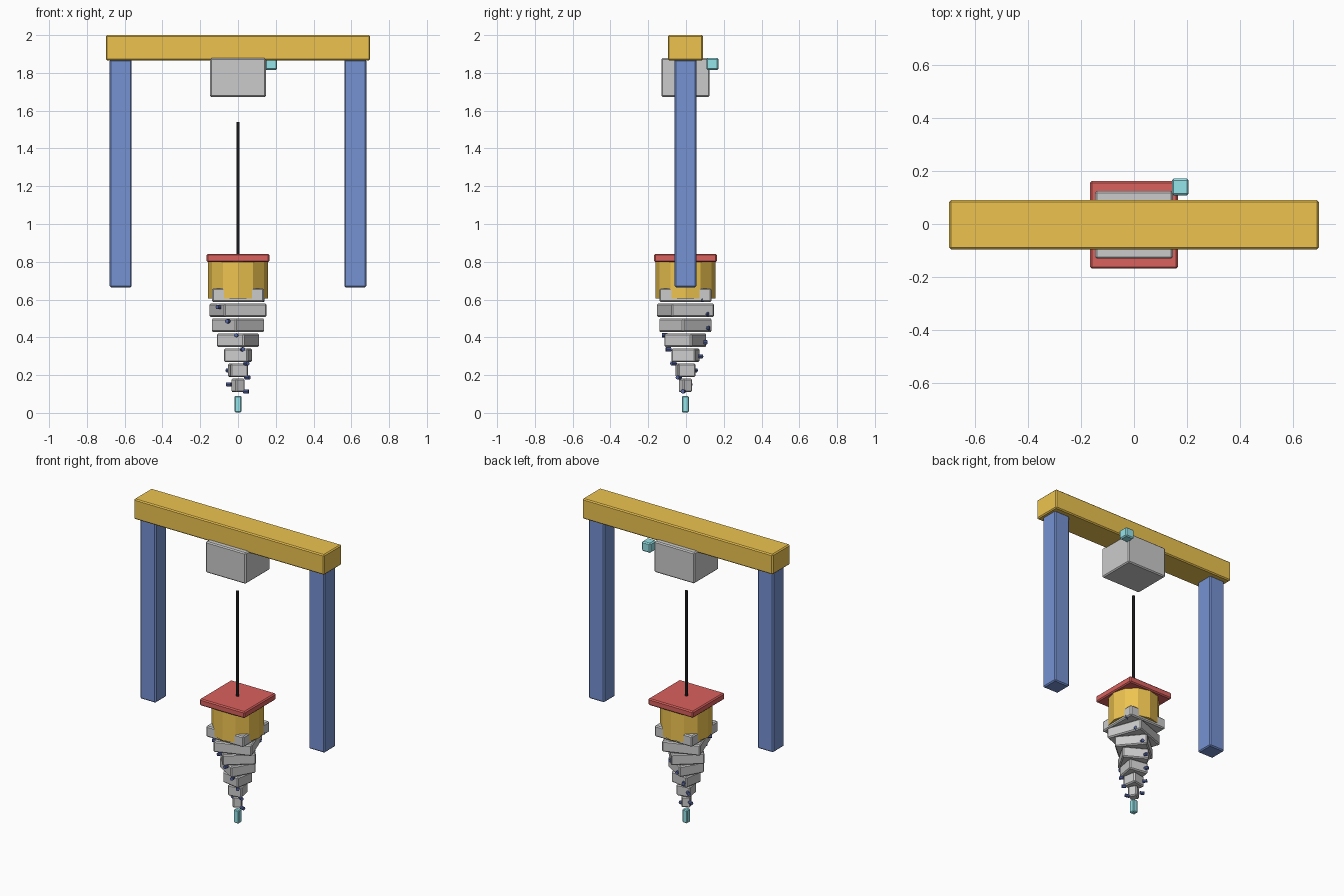
import bpy
from math import radians, cos, sin, pi

if "Cube" in bpy.data.objects:
    bpy.data.objects.remove(bpy.data.objects["Cube"])

Y0 = -0.003  # drill axis sits slightly forward of the bounds centre


def material(name, rgb):
    m = bpy.data.materials.new(name)
    m.diffuse_color = (*rgb, 1)
    m.use_nodes = True
    m.node_tree.nodes["Principled BSDF"].inputs["Base Color"].default_value = m.diffuse_color
    return m


YELLOW = material("yellow_paint", (0.85, 0.55, 0.08))
BLUE = material("blue_paint", (0.18, 0.29, 0.65))
RED = material("red_paint", (0.70, 0.12, 0.11))
CYAN = material("cyan_glow", (0.30, 0.78, 0.83))
BLACK = material("black_cable", (0.03, 0.03, 0.035))
NAVY = material("navy_studs", (0.10, 0.14, 0.38))


def finish(name, mat):
    ob = bpy.context.object
    ob.name = name
    if mat:
        ob.data.materials.append(mat)
    return ob


def box(name, centre, size, mat=None, angle=0, bevel=0.007):
    x, y, z = centre
    bpy.ops.mesh.primitive_cube_add(size=1, location=(x, y + Y0, z))
    ob = finish(name, mat)
    ob.scale = size
    bpy.ops.object.transform_apply(location=False, rotation=False, scale=True)
    ob.rotation_euler.z = radians(angle)
    mod = ob.modifiers.new("chamfer", "BEVEL")
    mod.width = bevel
    mod.segments = 1
    return ob


def cylinder(name, centre, radius, depth, sides, mat=None, rot=(0, 0, 0)):
    x, y, z = centre
    bpy.ops.mesh.primitive_cylinder_add(vertices=sides, radius=radius, depth=depth,
                                        location=(x, y + Y0, z), rotation=rot)
    return finish(name, mat)


# Gantry frame
box("top_beam", (0, 0, 1.933), (1.40, 0.186, 0.134), YELLOW)
for side, label in ((-1, "left"), (1, "right")):
    box(label + "_leg", (side * 0.621, 0, 1.268), (0.116, 0.116, 1.206), BLUE)

# Winch motor and its indicator lamp
box("motor_housing", (0, 0, 1.775), (0.296, 0.256, 0.206))
box("indicator_lamp", (0.175, 0.143, 1.847), (0.064, 0.064, 0.064), CYAN)

# Cable, cap plate and drum
cylinder("cable", (0, 0, 1.185), 0.0095, 0.71, 10, BLACK)
box("cap_plate", (0, 0, 0.82), (0.332, 0.332, 0.044), RED)
cylinder("drum", (0, 0, 0.705), 0.158, 0.20, 12, YELLOW)

# Twisting, tapering drill layers
for i in range(7):
    w = 2 * (0.138 - 0.0183 * i)
    box(f"drill_layer_{i + 1}", (0, 0, 0.623 - 0.0795 * i), (w, w, 0.072), None, 20 * i)

# Drill tip
box("drill_tip", (0, 0, 0.046), (0.036, 0.036, 0.088), CYAN, bevel=0.005)

# Cutting studs on opposed spirals
for k in range(14):
    a = radians(35 + 190 * k)
    r = 0.151 - 0.0082 * k
    cylinder(f"cutting_stud_{k + 1}", (r * cos(a), r * sin(a), 0.597 - 0.0372 * k),
             0.011, 0.028, 8, NAVY, (0, pi / 2, a))
